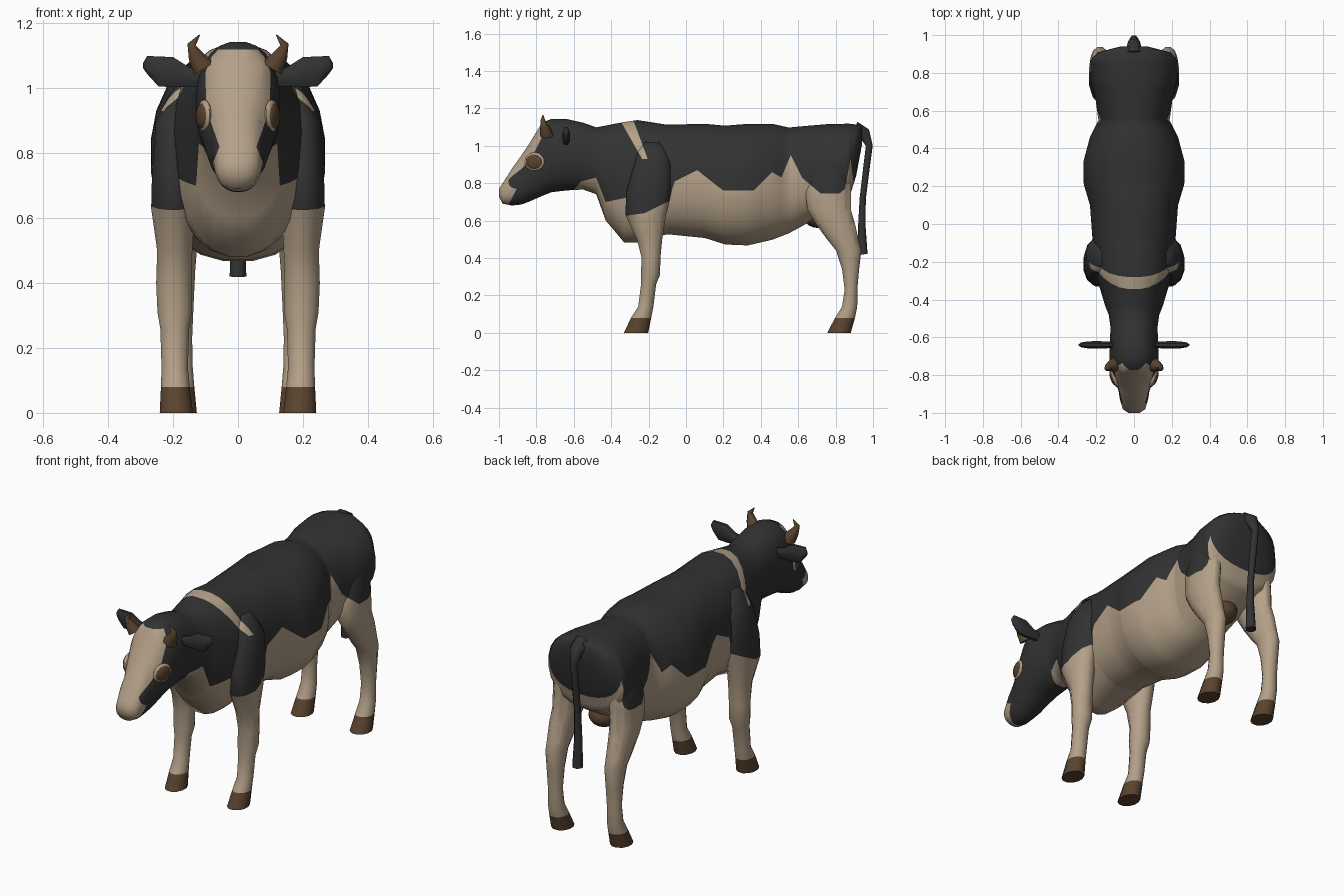
import bpy, bmesh, math
from mathutils import Vector, Matrix

default = bpy.data.objects.get("Cube")
if default:
    bpy.data.objects.remove(default, do_unlink=True)


def material(name, colour):
    mat = bpy.data.materials.new(name)
    mat.use_nodes = True
    mat.diffuse_color = (*colour, 1)
    mat.node_tree.nodes["Principled BSDF"].inputs["Base Color"].default_value = (*colour, 1)
    return mat


BLACK, CREAM, BROWN = range(3)
MATERIALS = [material("black coat", (.032, .032, .033)),
             material("cream coat", (.45, .35, .245)),
             material("brown horn", (.10, .056, .028))]
X, Y, Z = Vector((1, 0, 0)), Vector((0, 1, 0)), Vector((0, 0, 1))


def ring(centre, u, v, ru, rv, sides, power=2.0):
    """Superellipse cross-section around a centre."""
    points = []
    for i in range(sides):
        a = 2 * math.pi * (i + .5) / sides
        c, s = math.cos(a), math.sin(a)
        points.append(Vector(centre)
                      + u * ru * math.copysign(abs(c) ** (2 / power), c)
                      + v * rv * math.copysign(abs(s) ** (2 / power), s))
    return points


def loft(rings):
    """Skin a list of rings and cap both ends."""
    bm = bmesh.new()
    loops = [[bm.verts.new(p) for p in r] for r in rings]
    n = len(loops[0])
    for a, b in zip(loops, loops[1:]):
        for i in range(n):
            bm.faces.new((a[i], a[(i + 1) % n], b[(i + 1) % n], b[i]))
    bm.faces.new(loops[0])
    bm.faces.new(loops[-1])
    return bm


def tube(path, radii, side, sides=8):
    """Skin a bent path lying square to the side vector."""
    path = [Vector(p) for p in path]
    rings = []
    for i, p in enumerate(path):
        t = (path[min(i + 1, len(path) - 1)] - path[max(i - 1, 0)]).normalized()
        rings.append(ring(p, side, t.cross(side).normalized(), radii[i], radii[i], sides))
    return loft(rings)


def interp(line, a):
    """Value of a polyline, held constant beyond its ends."""
    if a <= line[0][0]:
        return line[0][1]
    for (a0, b0), (a1, b1) in zip(line, line[1:]):
        if a <= a1:
            return b0 + (b1 - b0) * (a - a0) / (a1 - a0)
    return line[-1][1]


def cut(bm, point, normal, keep):
    faces = [f for f in bm.faces if keep(f.calc_center_median())]
    edges = {e for f in faces for e in f.edges}
    verts = {v for f in faces for v in f.verts}
    bmesh.ops.bisect_plane(bm, geom=faces + list(edges) + list(verts), dist=1e-5,
                           plane_co=point, plane_no=normal)


def cut_line(bm, line, a, b, keep=lambda c: True, sign=1):
    """Cut edges along a polyline drawn in the plane of axes a and b."""
    axes = (X, Y, Z)
    for value, _ in line:
        cut(bm, axes[a] * value, axes[a], keep)
    for (a0, b0), (a1, b1) in zip(line, line[1:]):
        normal = axes[a] * (b1 - b0) * sign - axes[b] * (a1 - a0)
        cut(bm, axes[a] * a0 + axes[b] * b0 * sign, normal.normalized(),
            lambda c: a0 < c[a] < a1 and keep(c))


def finish(name, bm, rule, angle=55):
    """Colour the faces by rule and make the object."""
    bmesh.ops.recalc_face_normals(bm, faces=bm.faces[:])
    for f in bm.faces:
        f.material_index = rule(f.calc_center_median())
    mesh = bpy.data.meshes.new(name)
    bm.to_mesh(mesh)
    bm.free()
    for mat in MATERIALS:
        mesh.materials.append(mat)
    obj = bpy.data.objects.new(name, mesh)
    bpy.context.collection.objects.link(obj)
    bpy.ops.object.select_all(action='DESELECT')
    obj.select_set(True)
    bpy.context.view_layer.objects.active = obj
    bpy.ops.object.shade_smooth_by_angle(angle=math.radians(angle))
    return obj


# Coat markings: flank edge (y, z), shoulder band (z, y), face blaze (z, x)
FLANK = [(-.6, .765), (-.56, .81), (-.48, .83), (-.43, .7), (-.33, .72), (-.09, .72),
         (-.06, .81), (.06, .87), (.2, .76), (.36, .76), (.46, .86), (.51, .83),
         (.56, .95), (.62, .83), (.72, .745), (.82, .745), (.85, .77), (.88, .93),
         (.9, .77), (.95, .77)]
BAND_FRONT = [(.93, -.235), (1.16, -.365)]
BAND_REAR = [(.93, -.205), (1.16, -.29)]
BLAZE = [(.66, .09), (.75, .085), (.82, .057), (.9, .085), (.97, .105), (1.07, .115), (1.12, .07)]
FACE_SIDE = [(-.95, .68), (-.73, 1.13)]
FORELEG = [(-.36, .62), (-.22, .64), (-.06, .72)]
HOOF_TOP = .08


def in_band(c):
    return c.z > .93 and interp(BAND_FRONT, c.z) < c.y < interp(BAND_REAR, c.z)


def coat(c):
    if in_band(c):
        return CREAM
    if c.y < -.6:
        blaze = (c.z < 1.12 and abs(c.x) < interp(BLAZE, c.z)
                 and c.y < -.73 and c.z > interp(FACE_SIDE, c.y))
        return CREAM if blaze else BLACK
    return BLACK if c.z > interp(FLANK, c.y) else CREAM


def cut_band(bm):
    for line in (BAND_FRONT, BAND_REAR):
        cut_line(bm, line, 2, 1, lambda c: -.45 < c.y < -.1)


# Body, neck and head in one skin: y, half width, bottom, top
PROFILE = [(-1, .03, .73, .77), (-.98, .06, .69, .8), (-.93, .075, .68, .88),
           (-.88, .083, .685, .95), (-.84, .1, .7, 1.01), (-.77, .12, .73, 1.125),
           (-.72, .13, .75, 1.145), (-.64, .13, .76, 1.145), (-.55, .125, .765, 1.125),
           (-.48, .135, .74, 1.1), (-.43, .155, .6, 1.11), (-.33, .185, .48, 1.13),
           (-.26, .205, .48, 1.14), (-.1, .22, .525, 1.115), (.1, .235, .505, 1.12),
           (.21, .268, .47, 1.11), (.33, .27, .465, 1.12), (.46, .235, .495, 1.12),
           (.55, .19, .53, 1.1), (.66, .205, .59, 1.11), (.76, .23, .64, 1.118),
           (.87, .232, .71, 1.12), (.91, .19, .84, 1.115), (.94, .07, 1, 1.11)]
body = loft([ring((0, y, (lo + hi) / 2), X, Z, w, (hi - lo) / 2, 24, 2.25)
             for y, w, lo, hi in PROFILE])
cut_line(body, FLANK, 1, 2, lambda c: c.y > -.6)
cut_band(body)
cut_line(body, FACE_SIDE, 1, 2, lambda c: c.y < -.72)
for side in (-1, 1):
    cut_line(body, BLAZE, 2, 0, lambda c: c.y < -.73 and c.x * side > 0, side)
finish("body", body, coat)

# Legs: z, x centre, x radius, y centre, y radius
FRONT_LEG = [(1.02, .145, .04, -.18, .05), (.97, .175, .045, -.18, .08),
             (.9, .205, .05, -.18, .1), (.75, .2, .067, -.2, .125), (.63, .2, .07, -.215, .112),
             (.5, .195, .056, -.195, .07), (.4, .197, .057, -.187, .052),
             (.31, .195, .055, -.19, .053), (.26, .195, .046, -.2, .042),
             (.14, .195, .042, -.215, .042), (.08, .193, .046, -.24, .056), (0, .19, .053, -.267, .067)]
HIND_LEG = [(.98, .15, .05, .78, .08), (.88, .165, .065, .775, .105), (.76, .17, .068, .76, .127),
            (.66, .175, .065, .765, .12), (.58, .18, .06, .8, .108), (.5, .18, .055, .838, .087),
            (.44, .18, .05, .87, .07), (.34, .18, .045, .88, .047), (.23, .18, .04, .882, .035),
            (.14, .18, .042, .875, .042), (.08, .18, .047, .85, .055), (0, .18, .055, .818, .065)]


def leg(name, rows, side, edge):
    bm = loft([ring((x * side, y, z), X, Y, rx, ry, 12) for z, x, rx, y, ry in rows])
    cut_line(bm, edge, 1, 2, lambda c: c.z > .5)
    cut_band(bm)
    finish(name, bm, lambda c: BROWN if c.z < HOOF_TOP else CREAM if in_band(c)
           else BLACK if c.z > interp(edge, c.y) else CREAM)


def ellipsoid(name, centre, radii, colour, turn=0):
    bm = bmesh.new()
    place = (Matrix.Translation(centre) @ Matrix.Rotation(turn, 4, 'Z')
             @ Matrix.Diagonal((*radii, 1)))
    bmesh.ops.create_uvsphere(bm, u_segments=16, v_segments=10, radius=1, matrix=place)
    finish(name, bm, lambda c: colour)


# Ear sections: x, z centre, y radius, z radius
EAR = [(.1, 1.03, .016, .026), (.15, 1.035, .02, .032), (.2, 1.05, .022, .05),
       (.245, 1.052, .02, .05), (.28, 1.072, .014, .03), (.293, 1.07, .004, .008)]

for side, label in ((1, "left"), (-1, "right")):
    leg(label + "_front_leg", FRONT_LEG, side, FORELEG)
    leg(label + "_hind_leg", HIND_LEG, side, [p for p in FLANK if p[0] > .5])
    finish(label + "_ear", loft([ring((x * side, -.64, z), Y, Z, ry, rz, 8)
                                 for x, z, ry, rz in EAR]), lambda c: BLACK)
    horn = [(.105, -.745, 1.06), (.13, -.755, 1.1), (.143, -.765, 1.135), (.118, -.765, 1.165)]
    finish(label + "_horn", tube([(x * side, y, z) for x, y, z in horn],
                                 (.038, .026, .014, .002), Y), lambda c: BROWN)
    ellipsoid(label + "_eye_rim", (.104 * side, -.81, .915), (.017, .056, .05), CREAM, -.3 * side)
    ellipsoid(label + "_eye", (.106 * side, -.811, .915), (.021, .049, .043), BROWN, -.3 * side)

# Tail and udder
tail = [(0, .9, 1.085), (0, .955, 1.065), (0, .98, 1), (0, .967, .9),
        (0, .945, .72), (0, .94, .58), (0, .945, .42)]
finish("tail", tube(tail, (.05, .035, .02, .019, .018, .021, .028), X), lambda c: BLACK)
ellipsoid("udder", (0, .71, .625), (.08, .085, .065), BROWN)
